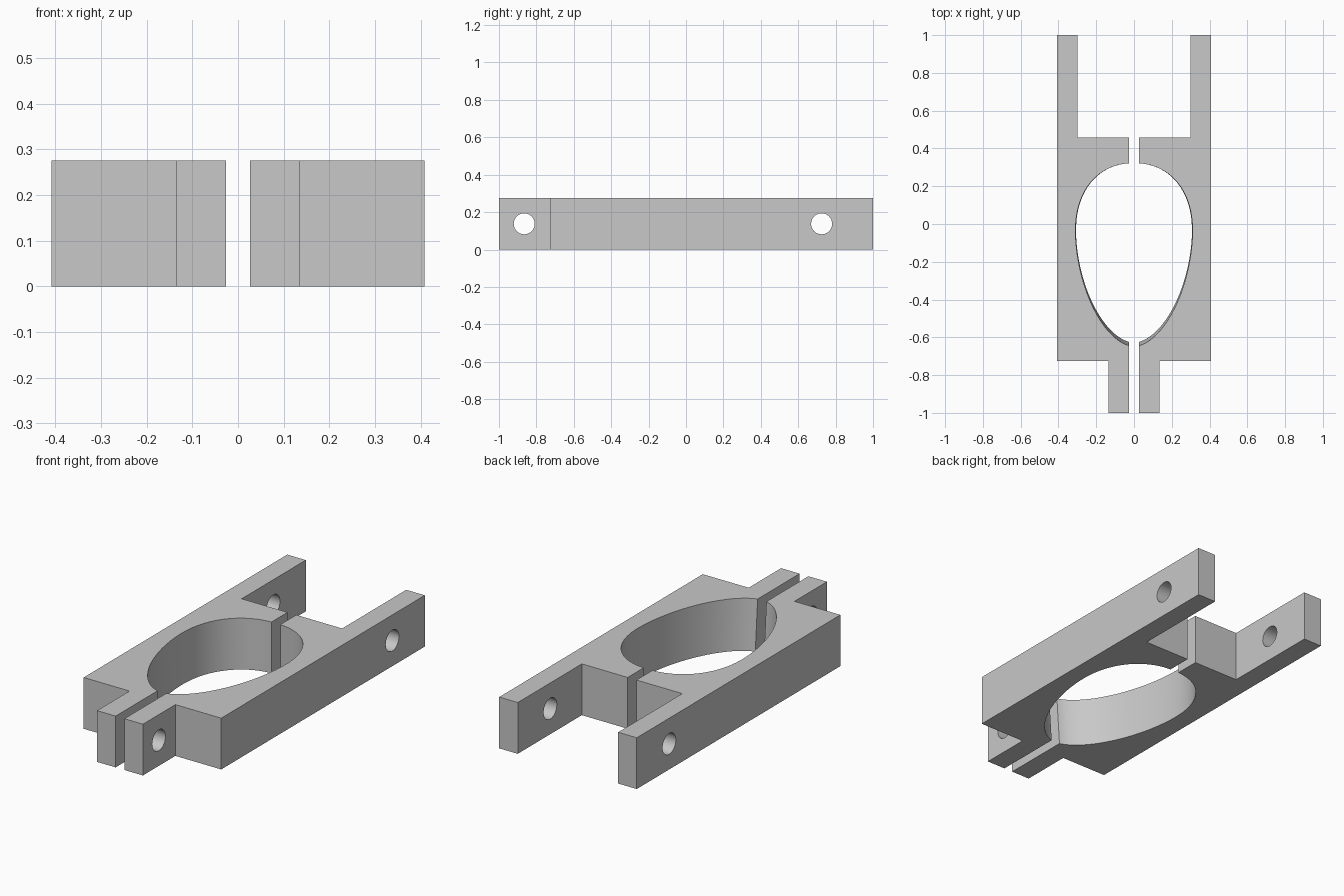
import bpy
import bmesh
import math

cube = bpy.data.objects.get("Cube")
if cube:
    bpy.data.objects.remove(cube, do_unlink=True)

HEIGHT = 0.275
GAP = 0.026
WIDE_Y = -0.04
STEPS = 28

grey = bpy.data.materials.new("plain_grey")
grey.use_nodes = True
colour = (0.58, 0.58, 0.58, 1)
grey.diffuse_color = colour
grey.node_tree.nodes["Principled BSDF"].inputs["Base Color"].default_value = colour


def egg_quarter(rx, ry, power):
    """Quarter of the egg opening, from the centre gap out to the widest point."""
    start = math.acos((GAP / rx) ** (power / 2))
    points = []
    for i in range(STEPS + 1):
        t = start * (1 - i / STEPS)
        points.append((rx * math.cos(t) ** (2 / power),
                       WIDE_Y + ry * math.sin(t) ** (2 / power)))
    return points


def egg_half(rx, back, front):
    upper = egg_quarter(rx, back, 2.2)
    lower = [(x, 2 * WIDE_Y - y) for x, y in egg_quarter(rx, front, 1.8)]
    return upper + lower[-2::-1]


# Outline of one half: front clamp ear, body and rear arm
outline = [(GAP, -1), (0.136, -1), (0.136, -0.725), (0.408, -0.725),
           (0.408, 1), (0.298, 1), (0.298, 0.457), (GAP, 0.457)]


def clamp_half(name, side):
    bm = bmesh.new()
    # The opening narrows slightly towards the underside
    rings = []
    for z, rx, front in ((0, 0.307, 0.588), (HEIGHT, 0.31, 0.608)):
        profile = outline + egg_half(rx, 0.362, front)
        rings.append([bm.verts.new((side * x, y, z)) for x, y in profile])
    low, high = rings
    bm.faces.new(low)
    bm.faces.new(high)
    for i in range(len(low)):
        j = (i + 1) % len(low)
        bm.faces.new((low[i], low[j], high[j], high[i]))
    bmesh.ops.recalc_face_normals(bm, faces=bm.faces)
    mesh = bpy.data.meshes.new(name)
    bm.to_mesh(mesh)
    bm.free()
    mesh.materials.append(grey)
    obj = bpy.data.objects.new(name, mesh)
    bpy.context.collection.objects.link(obj)

    # Bolt holes through the ear and the arm
    for y in (-0.865, 0.725):
        bpy.ops.mesh.primitive_cylinder_add(
            vertices=48, radius=0.056, depth=1.2,
            location=(0, y, HEIGHT / 2), rotation=(0, math.pi / 2, 0))
        cutter = bpy.context.object
        cutter.name = "hole_cutter"
        cutter.hide_render = True
        cutter.data.materials.append(grey)
        cut = obj.modifiers.new("bolt_hole", "BOOLEAN")
        cut.operation = "DIFFERENCE"
        cut.solver = "EXACT"
        cut.object = cutter
        bpy.ops.object.select_all(action="DESELECT")
        bpy.context.view_layer.objects.active = obj
        obj.select_set(True)
        bpy.ops.object.modifier_apply(modifier=cut.name)
        bpy.data.objects.remove(cutter, do_unlink=True)
    bpy.ops.object.shade_smooth_by_angle(angle=math.radians(30))


clamp_half("left_clamp_half", 1)
clamp_half("right_clamp_half", -1)
